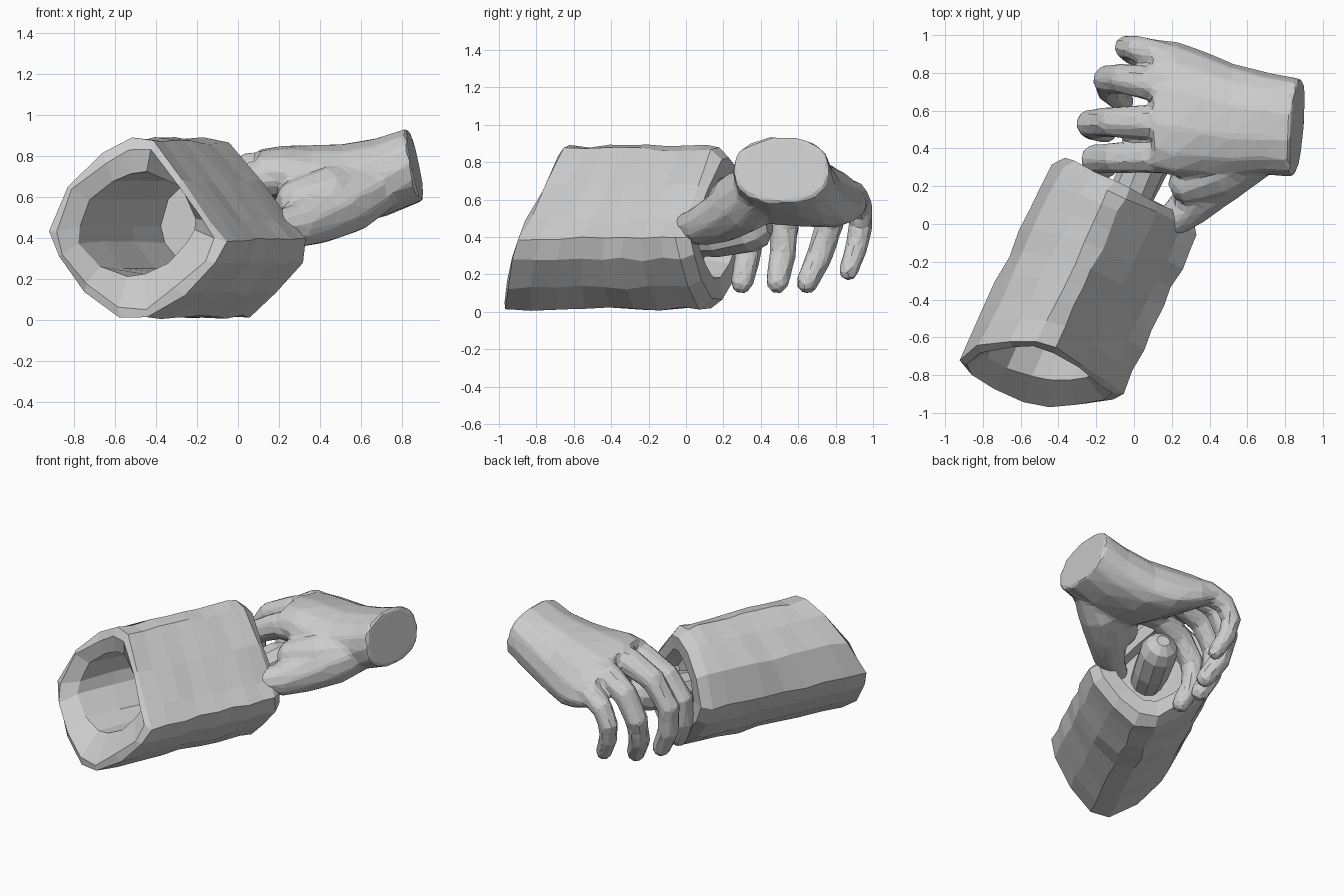
import bpy, bmesh, math, random
from mathutils import Vector

if "Cube" in bpy.data.objects:
    bpy.data.objects.remove(bpy.data.objects["Cube"])

random.seed(4)


def loft(name, rings):
    """Skin a list of equal-length point rings and cap both ends."""
    bm = bmesh.new()
    loops = [[bm.verts.new(p) for p in r] for r in rings]
    n = len(loops[0])
    for a, b in zip(loops, loops[1:]):
        for i in range(n):
            j = (i + 1) % n
            bm.faces.new((a[i], a[j], b[j], b[i]))
    bm.faces.new(loops[0][::-1])
    bm.faces.new(loops[-1])
    bmesh.ops.recalc_face_normals(bm, faces=bm.faces)
    me = bpy.data.meshes.new(name)
    bm.to_mesh(me)
    bm.free()
    ob = bpy.data.objects.new(name, me)
    bpy.context.collection.objects.link(ob)
    return ob


def tube(name, pts, radii, sides=8):
    """Low-poly limb along a path with a rounded tip."""
    pts = [Vector(p) for p in pts]
    tip = (pts[-1] - pts[-2]).normalized()
    r = radii[-1]
    pts += [pts[-1] + tip * r * 0.6, pts[-1] + tip * r * 0.95]
    radii = list(radii) + [r * 0.8, r * 0.35]
    rings = []
    for k, p in enumerate(pts):
        d = (pts[min(k + 1, len(pts) - 1)] - pts[max(k - 1, 0)]).normalized()
        u = d.cross(Vector((0, 1, 0.3))).normalized()
        v = d.cross(u)
        rings.append([p + radii[k] * (u * math.cos(a) + v * math.sin(a))
                      for a in (2 * math.pi * i / sides for i in range(sides))])
    return loft(name, rings)


# Frame of the hollow sleeve: t runs along it, s across it
AX, SD = Vector((0.43, 0.90, 0)), Vector((0.90, -0.43, 0))
CS, CZ = -0.1, 0.45
profile = [(-.53, .44), (-.47, .66), (-.32, .81), (-.2, .885), (-.1, .87),
           (.08, .68), (.24, .49), (.33, .39), (.3, .28), (.17, .13),
           (.02, .015), (-.12, .02), (-.3, .14), (-.46, .31)]


def sleeve_point(s, z, t, jit=0.0):
    p = SD * s + AX * t + Vector((0, 0, z))
    return p + Vector([random.uniform(-jit, jit) for _ in range(3)])


def front_t(s, z):
    return -0.95 + 0.28 * (s - CS) + 0.40 * (z - CZ)


def sleeve_ring(f, scale, off=0.0, rounded=0.0, jit=0.0):
    """f = 0 at the slanted mouth, 1 at the back end."""
    ring = []
    for s, z in profile:
        a = math.atan2(z - CZ, s - CS)
        es, ez = CS - 0.03 + 0.28 * math.cos(a), CZ + 0.02 + 0.25 * math.sin(a)
        ps, pz = CS + (s - CS) * scale, CZ + (z - CZ) * scale
        ps, pz = ps + (es - ps) * rounded, pz + (ez - pz) * rounded
        t = front_t(ps, pz) * (1 - f) + 0.12 * f + off
        ring.append(sleeve_point(ps, pz, t, jit))
    return ring


# Sleeve: inner floor, bore, rim, outer shell, recessed back
rings = [sleeve_ring(0.86, 0.6, 0, 0.8)]
rings += [sleeve_ring(f, 0.7, 0, 1, 0.008) for f in (0.6, 0.3, 0.07)]
rings += [sleeve_ring(0.0, 0.9, 0, 0, 0.01)]
rings += [sleeve_ring(f, 1.0, 0, 0, 0.01)
          for f in (0.02, .15, .28, .41, .53, .65, .77, .89, .98)]
rings += [sleeve_ring(1, 0.88, 0.04, 0, 0.008), sleeve_ring(1, 0.62, 0.03),
          sleeve_ring(0.9, 0.55)]
loft("sleeve", rings)

# Grip post coming out of the back of the sleeve
tube("grip_post", [sleeve_point(-.08, z, t) for z, t in ((.40, -.05), (.41, .15), (.44, .34))],
     (.10, .12, .125), 10)

# Palm and wrist: x, y range, z range, tilt of the section
sections = [(.865, .25, .77, .58, .94, 0), (.70, .26, .80, .51, .89, -.03),
            (.52, .24, .85, .46, .86, -.08), (.36, .24, .92, .47, .85, -.14),
            (.22, .25, .97, .54, .84, -.2), (.10, .28, .98, .60, .82, -.2)]
palm = []
for x, y0, y1, z0, z1, tilt in sections:
    ring = []
    for i in range(14):
        a = 2 * math.pi * i / 14
        c, s = math.cos(a), math.sin(a)
        c, s = [math.copysign(abs(q) ** 0.85, q) for q in (c, s)]
        dy, dz = c * (y1 - y0) / 2, s * (z1 - z0) / 2
        lean = max(0, (x - .4) / .46)
        arch = -0.05 * c * c * (1 - lean)
        ring.append(Vector((x + lean * (.08 * dy - .2 * dz), (y0 + y1) / 2 + dy,
                            (z0 + z1) / 2 + dz + tilt * dy + arch)))
    palm.append(ring)
parts = [loft("hand", palm)]

# Four curled fingers
fingers = {
    "index": [(.24, .36, .70), (.08, .36, .69), (-.10, .35, .60), (-.21, .345, .46), (-.21, .33, .30), (-.15, .30, .16)],
    "middle": [(.24, .53, .73), (.06, .54, .73), (-.12, .54, .65), (-.235, .53, .48), (-.22, .515, .30), (-.15, .49, .16)],
    "ring": [(.24, .71, .70), (.08, .745, .70), (-.06, .77, .62), (-.145, .765, .46), (-.13, .71, .29), (-.06, .65, .16)],
    "little": [(.24, .85, .62), (.12, .895, .62), (.01, .93, .56), (-.04, .935, .46), (-.02, .91, .34), (.04, .87, .22)],
}
for name, path in fingers.items():
    k = 0.9 if name == "little" else 1.05
    parts.append(tube(name, path, [k * r for r in (.095, .09, .08, .075, .07, .062)]))

# Thumb hooking onto the side of the sleeve, with the fleshy web behind it
parts.append(tube("thumb", [(.72, .42, .68), (.54, .32, .58), (.40, .20, .51),
                            (.28, .08, .46), (.19, .01, .45), (.10, -.04, .45)],
                  (.13, .16, .14, .11, .085, .065), 10))
parts.append(tube("web", [(.62, .40, .64), (.44, .28, .59), (.30, .22, .58)],
                  (.15, .16, .12), 10))

# Blend the hand into one low-poly skin
bpy.ops.object.select_all(action='DESELECT')
for ob in parts:
    ob.select_set(True)
hand = parts[0]
bpy.context.view_layer.objects.active = hand
bpy.ops.object.join()
m = hand.modifiers.new("blend", 'REMESH')
m.mode = 'VOXEL'
m.voxel_size = 0.015
m = hand.modifiers.new("soften", 'SMOOTH')
m.factor = 0.5
m.iterations = 8
m = hand.modifiers.new("facets", 'DECIMATE')
m.ratio = 0.05
